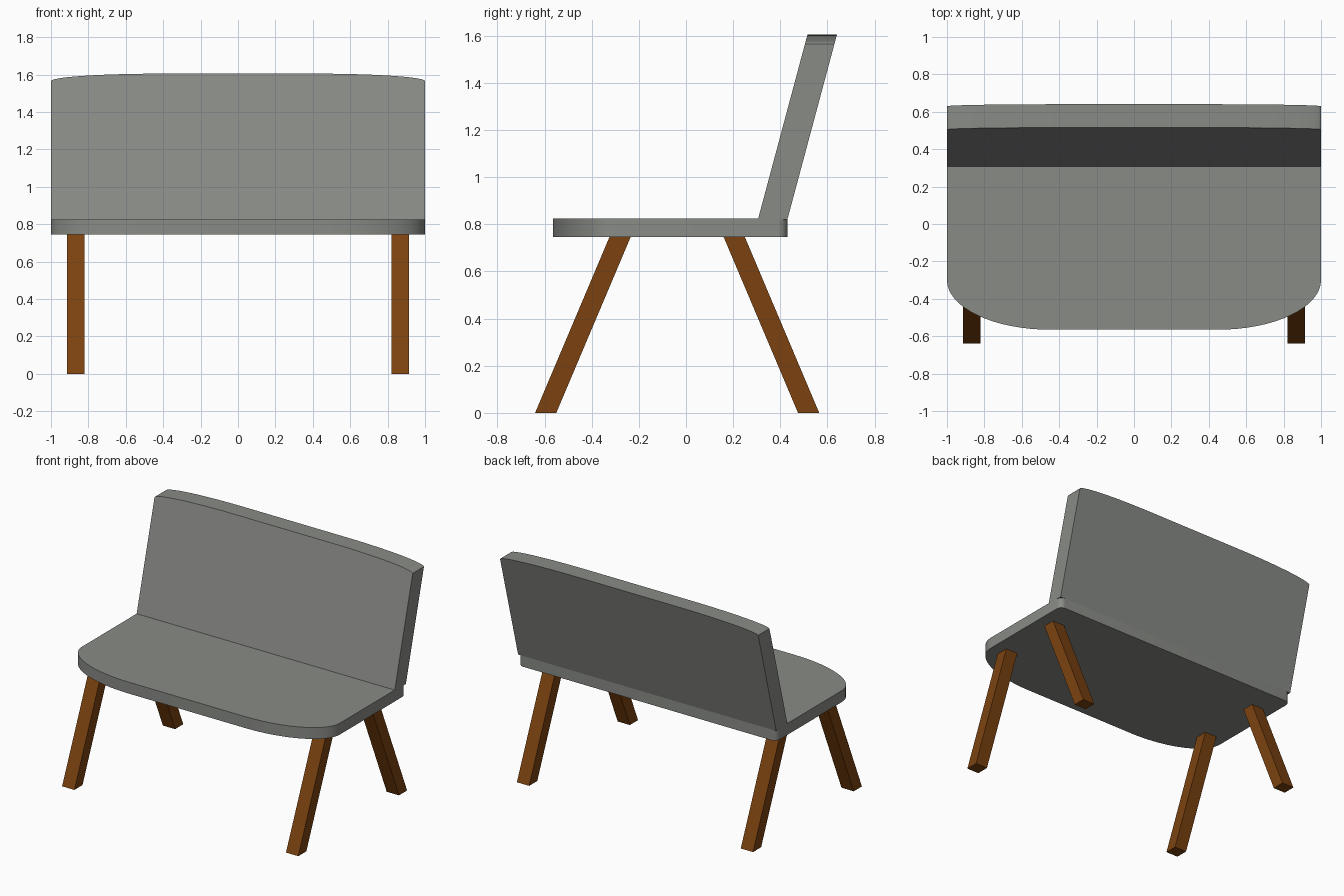
import bpy, bmesh
from math import sin, cos, pi, tan, radians

if "Cube" in bpy.data.objects:
    bpy.data.objects.remove(bpy.data.objects["Cube"])


def material(name, rgb):
    m = bpy.data.materials.new(name)
    m.diffuse_color = (*rgb, 1)
    m.use_nodes = True
    m.node_tree.nodes["Principled BSDF"].inputs["Base Color"].default_value = m.diffuse_color
    return m


GREY = material("grey_fabric", (0.25, 0.26, 0.24))
BROWN = material("brown_wood", (0.2, 0.055, 0.005))


def prism(name, outline, offset, mat, smooth=False):
    """Extrude a closed outline of 3D points along an offset vector."""
    bm = bmesh.new()
    face = bm.faces.new([bm.verts.new(p) for p in outline])
    ext = bmesh.ops.extrude_face_region(bm, geom=[face], use_keep_orig=True)
    moved = [g for g in ext["geom"] if isinstance(g, bmesh.types.BMVert)]
    bmesh.ops.translate(bm, verts=moved, vec=offset)
    bmesh.ops.recalc_face_normals(bm, faces=bm.faces)
    mesh = bpy.data.meshes.new(name)
    bm.to_mesh(mesh)
    bm.free()
    mesh.materials.append(mat)
    ob = bpy.data.objects.new(name, mesh)
    bpy.context.collection.objects.link(ob)
    if smooth:
        bpy.ops.object.select_all(action='DESELECT')
        ob.select_set(True)
        bpy.context.view_layer.objects.active = ob
        bpy.ops.object.shade_smooth_by_angle(angle=radians(30))
    return ob


def arc(cx, cy, rx, ry, start, n=16):
    """Quarter ellipse, counter-clockwise from the start angle."""
    angles = [radians(start) + pi / 2 * i / n for i in range(n + 1)]
    return [(cx + rx * cos(a), cy + ry * sin(a)) for a in angles]


# Seat: wide rounded front corners, small rounded back corners
plan = (arc(0.96, 0.39, 0.04, 0.04, 0, 8) + arc(-0.96, 0.39, 0.04, 0.04, 90, 8)
        + arc(-0.45, -0.30, 0.55, 0.265, 180) + arc(0.45, -0.30, 0.55, 0.265, 270))
prism("seat", [(x, y, 0.745) for x, y in plan], (0, 0, 0.08), GREY, True)

# Backrest: slightly crowned top, leaning back 15 degrees
base = 0.82
front = ([(-1, base), (1, base)] + arc(0.4, 1.565, 0.6, 0.04, 0)
         + arc(-0.4, 1.565, 0.6, 0.04, 90))
prism("backrest", [(x, 0.305 + (z - base) * tan(radians(15)), z) for x, z in front],
      (0, 0.125, 0), GREY, True)

# Legs: square, splayed forwards and backwards
mid = -0.0375
profile = [(-0.64, 0), (-0.55, 0), (-0.235, 0.745), (-0.325, 0.745)]
for end, flip in (("front", False), ("back", True)):
    for side, x in (("left", -0.915), ("right", 0.82)):
        pts = [(x, 2 * mid - y if flip else y, z) for y, z in profile]
        prism(f"{end}_{side}_leg", pts, (0.095, 0, 0), BROWN)
